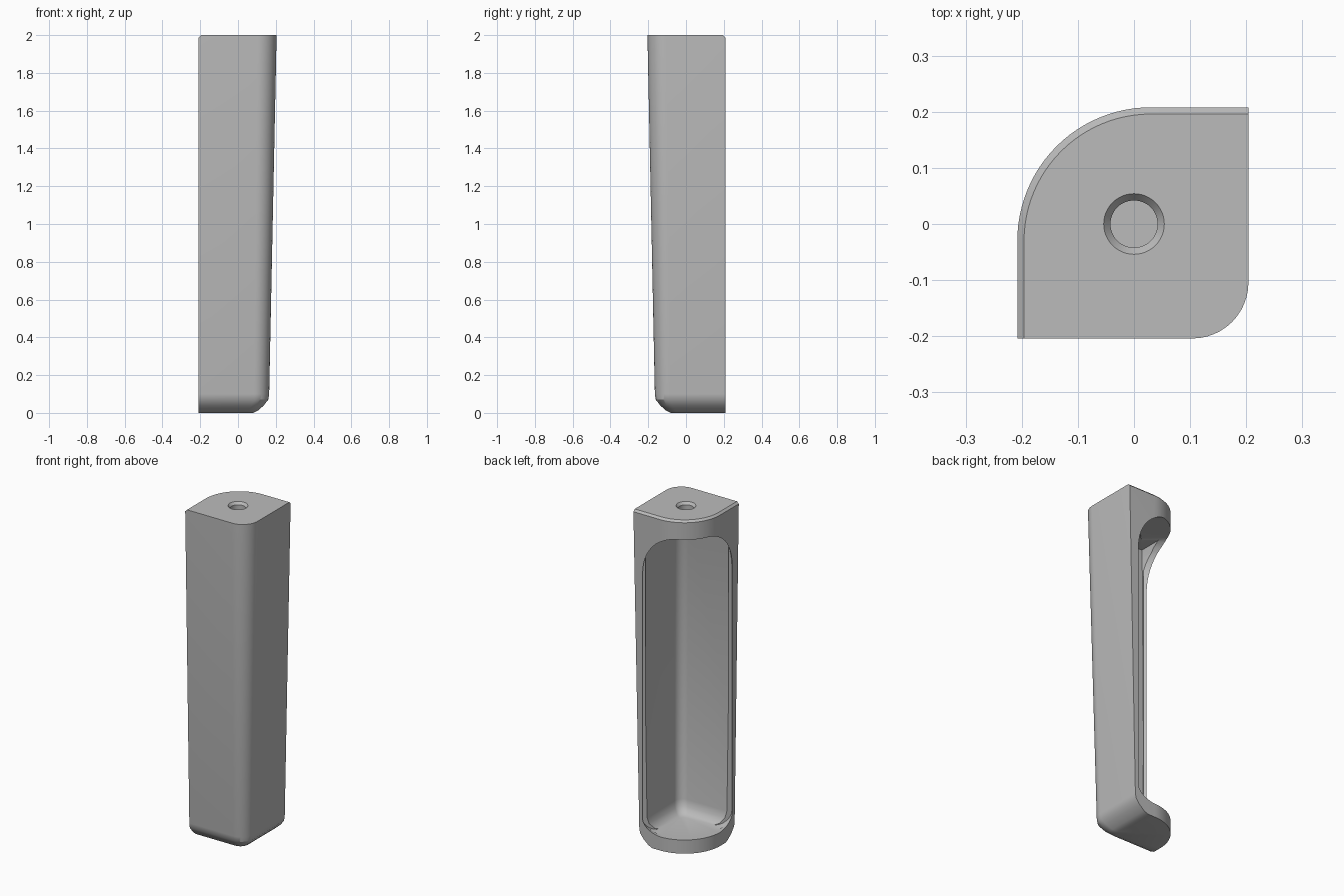
import bpy, bmesh, math
from mathutils import Vector

old = bpy.data.objects.get("Cube")
if old:
    bpy.data.objects.remove(old, do_unlink=True)

grey = bpy.data.materials.new("plain grey")
grey.use_nodes = True
COLOR = (0.5, 0.5, 0.5, 1)
grey.diffuse_color = COLOR
grey.node_tree.nodes["Principled BSDF"].inputs["Base Color"].default_value = COLOR


def arc(cx, cy, r, start, end, steps):
    """Points on an arc, angles in degrees."""
    return [(cx + r * math.cos(t), cy + r * math.sin(t))
            for t in (math.radians(start + (end - start) * i / steps)
                      for i in range(steps + 1))]


def section(outer, radius, inset):
    """Square with one broad round back corner and one tighter front corner."""
    back = 0.208 - inset
    c = outer - radius
    return ([(outer, back)]
            + arc(0.03, -0.03, back - 0.03 + 0.06, 90, 180, 24)
            + [(-back, -outer)]
            + arc(c, -c, radius, -90, 0, 12))


def loft(name, rings):
    """Skin a stack of equal-length closed rings of 3D points."""
    bm = bmesh.new()
    loops = [[bm.verts.new(p) for p in ring] for ring in rings]
    for a, b in zip(loops, loops[1:]):
        for i in range(len(a)):
            j = (i + 1) % len(a)
            bm.faces.new((a[i], a[j], b[j], b[i]))
    bm.faces.new(loops[0][::-1])
    bm.faces.new(loops[-1])
    bmesh.ops.recalc_face_normals(bm, faces=bm.faces)
    mesh = bpy.data.meshes.new(name)
    bm.to_mesh(mesh)
    bm.free()
    ob = bpy.data.objects.new(name, mesh)
    bpy.context.collection.objects.link(ob)
    mesh.materials.append(grey)
    return ob


def stack(levels):
    return [[(x, y, z) for x, y in section(a, r, c)] for z, a, r, c in levels]


# Tapered outer body: height, front extent, corner radius, back inset
leg = loft("furniture_leg", stack([
    (0, 0.08, 0.04, 0), (0.012, 0.105, 0.05, 0), (0.04, 0.137, 0.065, 0),
    (0.07, 0.16, 0.075, 0), (0.1, 0.165, 0.08, 0),
    (1.988, 0.204, 0.1, 0), (2, 0.204, 0.1, 0.012)]))

# Hollow inside with a filleted floor
cavity = loft("cavity_cutter", stack([
    (0.08, 0.08, 0.03, 0.025), (0.09, 0.105, 0.04, 0.025),
    (0.12, 0.127, 0.05, 0.025), (0.16, 0.135, 0.05, 0.025),
    (1.84, 0.15, 0.06, 0.025), (1.88, 0.14, 0.05, 0.035)]))

# Rounded opening, pushed diagonally through the back corner
HALF, LOW, HIGH = 0.248, 0.082, 1.885


def corner(rx, rz, side, up):
    cx, cz = side * (HALF - rx), (HIGH - rz if up else LOW + rz)
    s = 1 if up else -1
    return [(cx + side * rx * px, cz + s * rz * pz)
            for px, pz in arc(0, 0, 1, 0, 90, 12)]


outline = (corner(0.16, 0.25, 1, True) + corner(0.16, 0.25, -1, True)[::-1]
           + corner(0.09, 0.08, -1, False) + corner(0.09, 0.08, 1, False)[::-1])
across = Vector((1, 1, 0)).normalized()
outward = Vector((-1, 1, 0)).normalized()
opening = loft("opening_cutter", [
    [across * u + outward * d + Vector((0, 0, z)) for u, z in outline]
    for d in (0.03, 0.4)])

# Countersunk mounting hole
hole = loft("hole_cutter", [
    [(x, y, z) for x, y in arc(0, 0, r, 0, 352.5, 47)]
    for r, z in ((0.042, 1.9), (0.042, 1.985), (0.054, 2), (0.054, 2.02))])

bpy.context.view_layer.objects.active = leg
for cutter in (cavity, opening, hole):
    cutter.hide_render = True
    mod = leg.modifiers.new(cutter.name, "BOOLEAN")
    mod.operation = "DIFFERENCE"
    mod.solver = "EXACT"
    mod.object = cutter
    bpy.ops.object.modifier_apply(modifier=mod.name)
    bpy.data.objects.remove(cutter, do_unlink=True)

bpy.ops.object.select_all(action="DESELECT")
leg.select_set(True)
bpy.ops.object.shade_smooth_by_angle(angle=math.radians(32))
